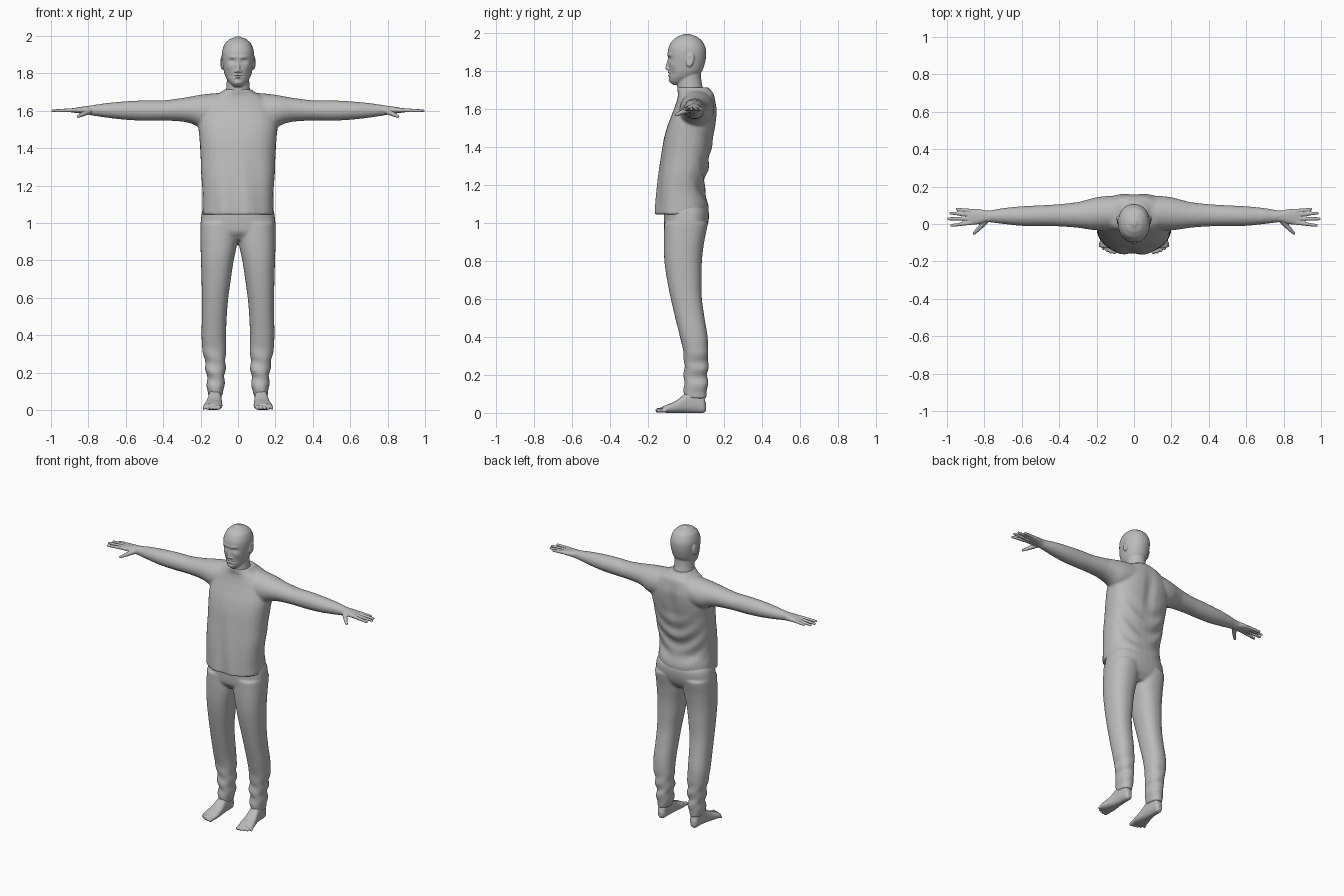
import bpy, bmesh, math
from mathutils import Vector, Matrix

if "Cube" in bpy.data.objects:
    bpy.data.objects.remove(bpy.data.objects["Cube"], do_unlink=True)

GREY = (0.5, 0.5, 0.5, 1)
mat = bpy.data.materials.new("plain grey")
mat.use_nodes = True
mat.diffuse_color = GREY
bsdf = mat.node_tree.nodes["Principled BSDF"]
bsdf.inputs["Base Color"].default_value = GREY
bsdf.inputs["Roughness"].default_value = 0.6


def spline(keys, steps=5):
    """Smoothly interpolated rows between the key rows."""
    rows = []
    for i in range(len(keys) - 1):
        p = [Vector(keys[max(0, min(len(keys) - 1, i + k))]) for k in (-1, 0, 1, 2)]
        for s in range(steps):
            t = s / steps
            rows.append(p[1] + (p[2] - p[0]) * (t / 2)
                        + (p[0] * 2 - p[1] * 5 + p[2] * 4 - p[3]) * (t * t / 2)
                        + (p[1] * 3 - p[0] - p[2] * 3 + p[3]) * (t ** 3 / 2))
            rows[-1][0] = p[1][0] + (p[2][0] - p[1][0]) * t
    return rows + [Vector(keys[-1])]


def loft(bm, axis, keys, power=2.3, n=32):
    """Skin over rings; each key is (position on axis, min u, max u, min v, max v)."""
    rings = []
    for t, u0, u1, v0, v1 in spline(keys):
        ring = []
        for k in range(n):
            c, s = math.cos(math.tau * k / n), math.sin(math.tau * k / n)
            u = (u0 + u1) / 2 + (u1 - u0) / 2 * math.copysign(abs(c) ** (2 / power), c)
            v = (v0 + v1) / 2 + (v1 - v0) / 2 * math.copysign(abs(s) ** (2 / power), s)
            ring.append(bm.verts.new({"x": (t, u, v), "y": (u, t, v), "z": (u, v, t)}[axis]))
        rings.append(ring)
    faces = [bm.faces.new((a[k], a[(k + 1) % n], b[(k + 1) % n], b[k]))
             for a, b in zip(rings, rings[1:]) for k in range(n)]
    faces += [bm.faces.new(rings[0]), bm.faces.new(rings[-1])]
    bmesh.ops.recalc_face_normals(bm, faces=faces)


def ball(bm, centre, radii, tilt=0):
    m = (Matrix.Translation(centre) @ Matrix.Rotation(tilt, 4, "X")
         @ Matrix.Diagonal((*radii, 1)))
    bmesh.ops.create_uvsphere(bm, u_segments=20, v_segments=14, radius=1, matrix=m)


def finger(bm, p, q, r0, r1):
    """Tapered rod with rounded ends."""
    p, q = Vector(p), Vector(q)
    d = q - p
    m = Matrix.Translation((p + q) / 2) @ d.to_track_quat("Z", "Y").to_matrix().to_4x4()
    bmesh.ops.create_cone(bm, cap_ends=True, segments=16, radius1=r0, radius2=r1,
                          depth=d.length, matrix=m)
    ball(bm, p, (r0,) * 3)
    ball(bm, q, (r1,) * 3)


def mirror(bm):
    geo = bmesh.ops.duplicate(bm, geom=bm.verts[:] + bm.edges[:] + bm.faces[:])["geom"]
    for v in geo:
        if isinstance(v, bmesh.types.BMVert):
            v.co.x = -v.co.x
    bmesh.ops.reverse_faces(bm, faces=[f for f in geo if isinstance(f, bmesh.types.BMFace)])


def finish(bm, name, voxel, smooth=4, sculpt=None):
    """Fuse the pieces into one skin, then shape its details."""
    me = bpy.data.meshes.new(name)
    bm.to_mesh(me)
    bm.free()
    ob = bpy.data.objects.new(name, me)
    bpy.context.collection.objects.link(ob)
    fuse = ob.modifiers.new("fuse", "REMESH")
    fuse.mode = "VOXEL"
    fuse.voxel_size = voxel
    relax = ob.modifiers.new("relax", "SMOOTH")
    relax.factor = 0.5
    relax.iterations = smooth
    done = bpy.data.meshes.new_from_object(
        ob.evaluated_get(bpy.context.evaluated_depsgraph_get()))
    ob.modifiers.clear()
    ob.data = done
    bpy.data.meshes.remove(me)
    done.name = name
    done.materials.clear()
    done.materials.append(mat)
    if sculpt:
        for v in done.vertices:
            v.co = sculpt(v.co.copy())
    done.polygons.foreach_set("use_smooth", [True] * len(done.polygons))
    done.set_sharp_from_angle(angle=math.radians(50))


def bell(d, r):
    return math.exp(-(d / r) ** 2)


# Head: skull, jaw, neck, nose and ears
bm = bmesh.new()
loft(bm, "z", [(1.728, -.022, .022, -.07, -.01), (1.745, -.04, .04, -.084, .02),
               (1.77, -.06, .06, -.088, .06), (1.80, -.073, .073, -.09, .085),
               (1.84, -.08, .08, -.093, .099), (1.88, -.085, .085, -.096, .106),
               (1.92, -.084, .084, -.093, .104), (1.96, -.07, .07, -.073, .085),
               (1.983, -.045, .045, -.043, .055), (1.997, -.012, .012, -.008, .018)], 2.15)
loft(bm, "z", [(1.62, -.08, .08, -.03, .11), (1.70, -.066, .066, -.045, .092),
               (1.76, -.06, .06, -.045, .08), (1.83, -.06, .06, -.04, .08)], 2)
finger(bm, (0, -.086, 1.868), (0, -.098, 1.816), .009, .011)
for s in (-1, 1):
    ball(bm, (s * .012, -.092, 1.811), (.009, .01, .008))
    ball(bm, (s * .085, .022, 1.858), (.011, .021, .038), -.2)

# Face relief: x, z, width, height, push along y
RELIEF = [(.03, 1.887, .024, .009, -.005), (.032, 1.866, .016, .011, .011),
          (.032, 1.864, .010, .006, -.005), (.05, 1.835, .016, .016, -.004),
          (.045, 1.79, .015, .02, .004), (0, 1.792, .02, .005, -.007),
          (0, 1.777, .018, .005, -.007), (0, 1.785, .024, .003, .006),
          (0, 1.75, .018, .011, -.006)]


def face(p):
    if p.y < -.03:
        p.y += sum(a * bell(abs(p.x) - x, w) * bell(p.z - z, h) for x, z, w, h, a in RELIEF)
    hollow = bell(p.y - .018, .011) * bell(p.z - 1.862, .02)
    if abs(p.x) > .088:
        p.x -= math.copysign(.007 * hollow, p.x)
    return p


finish(bm, "head", .004, 3, face)

# Shirt: sleeves mirrored, then the body
bm = bmesh.new()
loft(bm, "x", [(.04, -.03, .15, 1.54, 1.70), (.14, -.034, .15, 1.51, 1.693),
               (.2, -.034, .143, 1.51, 1.686), (.25, -.028, .13, 1.532, 1.677),
               (.3, -.02, .117, 1.543, 1.668), (.4, -.013, .106, 1.548, 1.656),
               (.5, -.011, .1, 1.547, 1.656), (.6, -.01, .095, 1.552, 1.651),
               (.7, 0, .085, 1.563, 1.642), (.79, .01, .071, 1.575, 1.63)], 2)
mirror(bm)
loft(bm, "z", [(1.045, -.19, .19, -.163, .118), (1.10, -.19, .19, -.16, .118),
               (1.17, -.19, .19, -.154, .098), (1.26, -.197, .197, -.144, .108),
               (1.35, -.2, .2, -.131, .128), (1.45, -.206, .206, -.115, .146),
               (1.52, -.212, .212, -.095, .158), (1.59, -.205, .205, -.068, .164),
               (1.64, -.185, .185, -.05, .157), (1.68, -.135, .135, -.042, .148),
               (1.70, -.09, .09, -.045, .132), (1.715, -.074, .074, -.047, .12)], 2.4)


def folds(p):
    if abs(p.x) < .22:
        side = max(0, 1 - (p.x / .22) ** 2)
        if p.y > .03:
            drape = bell(p.z - 1.27, .14) * side
            p.y += .007 * drape * math.sin(55 * (p.z - 4 * p.x * p.x))
            p.y -= .012 * bell(p.x, .035) * bell(p.z - 1.5, .12)
        elif p.y < -.03:
            low = min(1, max(0, (1.5 - p.z) / .45))
            p.y += .005 * low * side * math.cos(48 * p.x + 6 * (p.z - 1))
    return p


finish(bm, "shirt", .008, 5, folds)

# Hands
for name, s in (("left_hand", 1), ("right_hand", -1)):
    bm = bmesh.new()
    loft(bm, "x", [(.75, .01, .074, 1.575, 1.632), (.79, .01, .071, 1.578, 1.628),
                   (.82, .002, .078, 1.584, 1.624), (.86, -.004, .082, 1.588, 1.618),
                   (.89, 0, .078, 1.591, 1.613)], 2.4)
    for y0, x1, y1 in ((.07, .945, .078), (.05, .98, .058), (.028, .991, .028),
                       (.007, .975, -.008)):
        finger(bm, (.87, y0, 1.604), (x1, y1, 1.600), .0115, .008)
    finger(bm, (.795, .015, 1.598), (.83, -.025, 1.582), .016, .012)
    finger(bm, (.83, -.025, 1.582), (.855, -.05, 1.570), .012, .008)
    for v in bm.verts:
        v.co.x *= s
    if s < 0:
        bmesh.ops.reverse_faces(bm, faces=bm.faces[:])
    finish(bm, name, .004, 2)

# Trousers: legs mirrored, then the hips
bm = bmesh.new()
loft(bm, "z", [(.075, .082, .160, -.008, .106), (.12, .075, .165, -.012, .112),
               (.18, .07, .168, -.01, .114), (.25, .067, .176, -.01, .116),
               (.32, .064, .19, -.014, .117), (.4, .064, .195, -.032, .114),
               (.5, .06, .193, -.057, .098), (.6, .052, .193, -.08, .084),
               (.7, .038, .195, -.1, .082), (.8, .023, .198, -.114, .084),
               (.9, .003, .201, -.117, .096), (1.0, 0, .2, -.115, .115)])
mirror(bm)
loft(bm, "z", [(.91, -.12, .12, -.08, .07), (.95, -.195, .195, -.11, .1),
               (1.0, -.2, .2, -.116, .117), (1.06, -.193, .193, -.116, .12),
               (1.10, -.18, .18, -.11, .1)], 2.5)


def creases(p):
    if p.z < .4:
        wave = math.sin(70 * p.z + 25 * p.x) * bell(p.z - .2, .1)
        p.x += .004 * wave
        p.y += .004 * wave
    return p


finish(bm, "trousers", .008, 5, creases)

# Bare feet
for name, s in (("left_foot", 1), ("right_foot", -1)):
    bm = bmesh.new()
    loft(bm, "y", [(.106, .108, .136, .012, .05), (.093, .096, .148, 0, .09),
                   (.045, .09, .155, 0, .13), (0, .088, .16, 0, .105),
                   (-.05, .085, .172, 0, .066), (-.095, .084, .183, 0, .046),
                   (-.125, .09, .18, .002, .034)], 2.5)
    for k in range(5):
        x, r = .1 + .0195 * k, .0135 - .0013 * k
        finger(bm, (x, -.1, .02), (x + .004, -.149 + .002 * k * k, r), r, r * .9)
    for v in bm.verts:
        v.co.x *= s
    if s < 0:
        bmesh.ops.reverse_faces(bm, faces=bm.faces[:])
    finish(bm, name, .004, 2)
